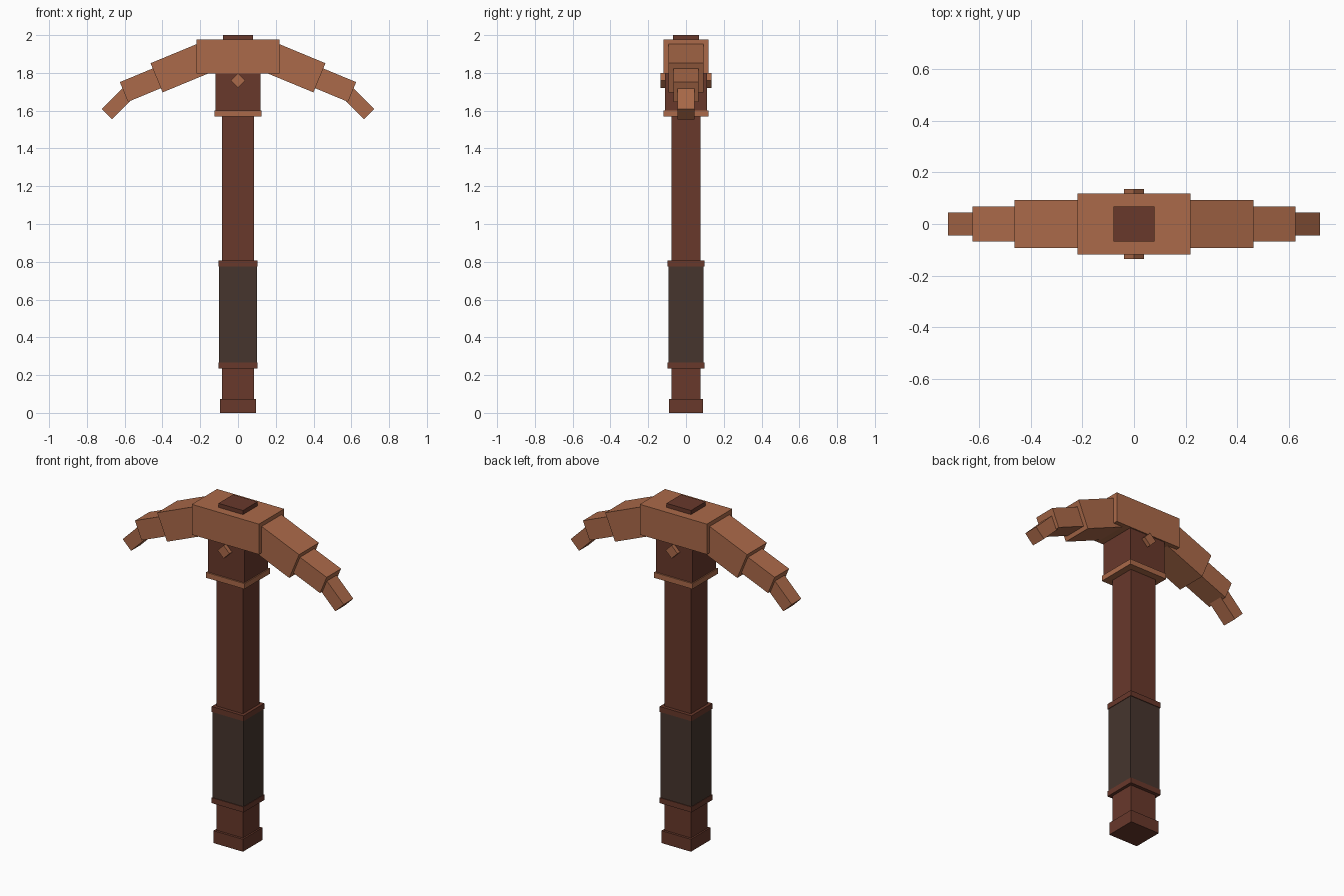
import bpy
from math import radians
from mathutils import Matrix, Vector

cube = bpy.data.objects.get("Cube")
if cube:
    bpy.data.objects.remove(cube, do_unlink=True)


def material(name, rgb):
    mat = bpy.data.materials.new(name)
    mat.use_nodes = True
    mat.diffuse_color = (*rgb, 1)
    mat.node_tree.nodes["Principled BSDF"].inputs["Base Color"].default_value = (*rgb, 1)
    return mat


copper = material("copper", (0.41, 0.144, 0.067))
wood = material("dark_red_wood", (0.138, 0.040, 0.024))
leather = material("dark_leather", (0.061, 0.036, 0.027))


def box(name, size, center, mat, tilt=0):
    """Box of full size, tilted about the y axis by degrees."""
    bpy.ops.mesh.primitive_cube_add(size=1)
    obj = bpy.context.object
    obj.name = name
    obj.data.transform(Matrix.Translation(center)
                       @ Matrix.Rotation(radians(tilt), 4, "Y")
                       @ Matrix.Diagonal((*size, 1)))
    obj.data.materials.append(mat)
    return obj


def upright(name, half_x, half_y, low, high, mat):
    """Box centred on the handle axis between two heights."""
    return box(name, (2 * half_x, 2 * half_y, high - low), (0, 0, (low + high) / 2), mat)


# Handle, from the ground up
upright("pommel", 0.096, 0.091, 0, 0.073, wood)
upright("shaft", 0.086, 0.077, 0.03, 1.7, wood)
upright("lower_grip_band", 0.104, 0.097, 0.236, 0.268, wood)
upright("grip", 0.101, 0.093, 0.25, 0.79, leather)
upright("upper_grip_band", 0.104, 0.097, 0.774, 0.806, wood)

# Head mount
upright("collar", 0.125, 0.119, 1.568, 1.6, copper)
upright("socket", 0.119, 0.111, 1.59, 1.85, wood)
upright("head_block", 0.219, 0.118, 1.797, 1.976, copper)
upright("top_cap", 0.08, 0.068, 1.9, 2.0, wood)
box("diamond_pin", (0.055, 0.27, 0.055), (0, 0, 1.76), copper, 45)

# Arms: name, outer end (x, z), length, depth, thickness, downward tilt
segments = [
    ("inner_arm", 0.431, 1.774, 0.30, 0.184, 0.167, 22.5),
    ("outer_arm", 0.604, 1.699, 0.25, 0.134, 0.113, 22.5),
    ("pick_tip", 0.694, 1.581, 0.19, 0.090, 0.077, 45),
]
for side, sign in (("left", 1), ("right", -1)):
    for name, x, z, length, depth, thick, tilt in segments:
        along = Matrix.Rotation(radians(tilt), 3, "Y") @ Vector((1, 0, 0))
        center = Vector((x, 0, z)) - along * length / 2
        center.x *= sign
        box(f"{side}_{name}", (length, depth, thick), center, copper, sign * tilt)
